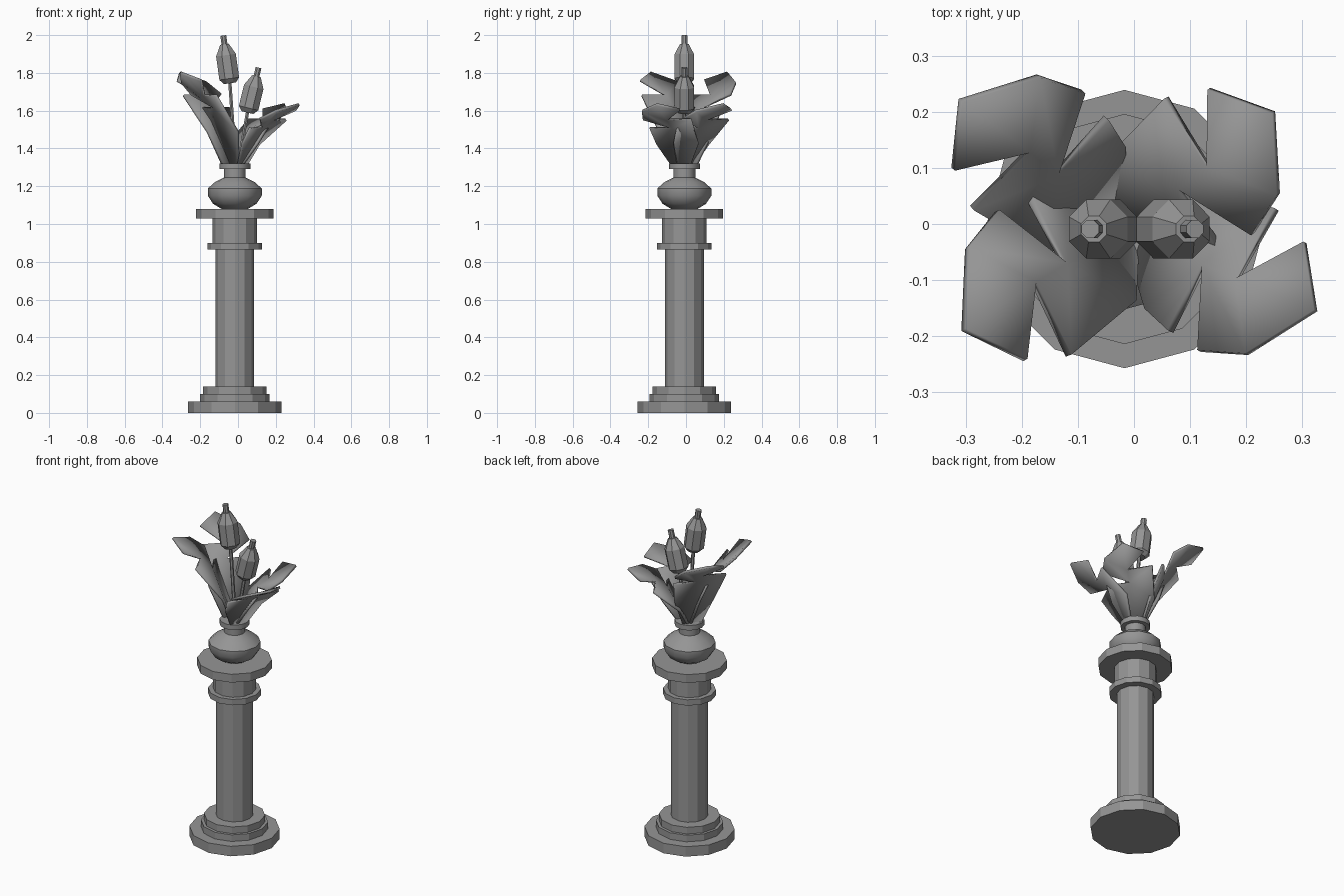
import bpy
import bmesh
from math import cos, sin, radians, pi
from mathutils import Vector, Matrix

AXIS = Vector((-0.017, -0.009, 0))

cube = bpy.data.objects.get("Cube")
if cube:
    bpy.data.objects.remove(cube, do_unlink=True)

stone = bpy.data.materials.new("stone_grey")
stone.use_nodes = True
GREY = (0.3, 0.3, 0.3, 1)
stone.diffuse_color = GREY
stone.node_tree.nodes["Principled BSDF"].inputs["Base Color"].default_value = GREY


def add_object(name, bm, smooth=None):
    mesh = bpy.data.meshes.new(name)
    bm.to_mesh(mesh)
    bm.free()
    mesh.materials.append(stone)
    obj = bpy.data.objects.new(name, mesh)
    bpy.context.collection.objects.link(obj)
    if smooth:
        bpy.ops.object.select_all(action='DESELECT')
        obj.select_set(True)
        bpy.context.view_layer.objects.active = obj
        bpy.ops.object.shade_smooth_by_angle(angle=radians(smooth))
    return obj


def lathe(name, profile, sides, matrix, turn=0, smooth=None):
    """Capped solid of revolution from (radius, height) pairs."""
    bm = bmesh.new()
    angles = [turn + 2 * pi * i / sides for i in range(sides)]
    rings = [[bm.verts.new((r * cos(a), r * sin(a), z)) for a in angles]
             for r, z in profile]
    for low, high in zip(rings, rings[1:]):
        for i in range(sides):
            j = (i + 1) % sides
            bm.faces.new((low[i], low[j], high[j], high[i]))
    bm.faces.new(rings[0][::-1])
    bm.faces.new(rings[-1])
    bm.transform(matrix)
    return add_object(name, bm, smooth)


# Pedestal: stacked twelve-sided drums
upright = Matrix.Translation(AXIS)
drums = [("plinth", 0.248, 0, 0.06), ("lower_step", 0.185, 0.06, 0.10),
         ("upper_step", 0.168, 0.10, 0.14), ("column_shaft", 0.103, 0.14, 0.865),
         ("column_ring", 0.145, 0.865, 0.90), ("column_neck", 0.117, 0.90, 1.03),
         ("capital", 0.205, 1.03, 1.08)]
for name, radius, bottom, top in drums:
    lathe(name, [(radius, bottom), (radius, top)], 12, upright)

# Vase
lathe("vase", [(0.07, 1.08), (0.115, 1.107), (0.143, 1.15), (0.143, 1.188),
               (0.105, 1.222), (0.058, 1.246), (0.058, 1.29), (0.082, 1.29),
               (0.082, 1.32)], 12, upright, smooth=40)


# Cattails: tilted head with a tip, on a thin straight stem
def cattail(label, root, base, tip):
    root, base, tip = (Vector((x, AXIS.y, z)) for x, z in (root, base, tip))
    length = (tip - base).length
    aim = (tip - base).to_track_quat('Z', 'Y').to_matrix().to_4x4()
    spin = pi / 8
    lathe(label + "_cattail_head",
          [(0.035, 0), (0.057, 0.025), (0.057, length - 0.105), (0.025, length - 0.047),
           (0.017, length - 0.047), (0.017, length)],
          8, Matrix.Translation(base) @ aim, spin)
    aim = (base - root).to_track_quat('Z', 'Y').to_matrix().to_4x4()
    lathe(label + "_cattail_stem", [(0.01, 0), (0.01, (base - root).length + 0.01)],
          6, Matrix.Translation(root) @ aim)


cattail("tall", (-0.010, 1.28), (-0.043, 1.745), (-0.078, 1.998))
cattail("short", (-0.005, 1.28), (0.050, 1.59), (0.109, 1.828))

# Leaf blade: outward distance, sideways distance, height above the vase mouth
LEAF = {
    "root_mid": (0.025, 0, 0), "root_a": (0.03, -0.045, 0), "root_b": (0.03, 0.045, 0),
    "side_a": (0.09, -0.115, 0.19), "side_b": (0.08, 0.12, 0.19),
    "spike_a": (0.143, -0.133, 0.32), "spike_b": (0.229, 0.143, 0.385),
    "notch_a": (0.151, 0, 0.32), "notch_b": (0.216, 0, 0.385),
    "lobe_in": (0.206, -0.144, 0.39), "lobe_a": (0.286, -0.115, 0.455),
    "lobe_tip": (0.367, 0.006, 0.507), "lobe_b": (0.30, 0.109, 0.465),
}
FACES = ["root_mid notch_a side_a root_a", "side_a notch_a spike_a",
         "root_mid root_b side_b notch_a", "notch_a side_b spike_b notch_b",
         "notch_a notch_b lobe_a lobe_in", "notch_b lobe_b lobe_tip lobe_a"]


def leaf(name, angle, inset, rise):
    bm = bmesh.new()
    verts = {k: bm.verts.new((r - inset, t, 1.3 + h * rise))
             for k, (r, t, h) in LEAF.items()}
    for face in FACES:
        bm.faces.new([verts[k] for k in face.split()])
    bmesh.ops.recalc_face_normals(bm, faces=bm.faces)
    bm.normal_update()
    if sum(f.normal.z for f in bm.faces) < 0:
        bmesh.ops.reverse_faces(bm, faces=bm.faces)
    bm.transform(upright @ Matrix.Rotation(radians(angle), 4, 'Z'))
    obj = add_object(name, bm, smooth=35)
    thick = obj.modifiers.new("thickness", 'SOLIDIFY')
    thick.thickness = 0.014
    thick.offset = -1


leaf("back_right_leaf", 141, 0, 1)
leaf("front_right_leaf", 211, 0.033, 1)
leaf("front_left_leaf", -24, 0, 0.67)
leaf("back_left_leaf", 37, 0.033, 0.67)
